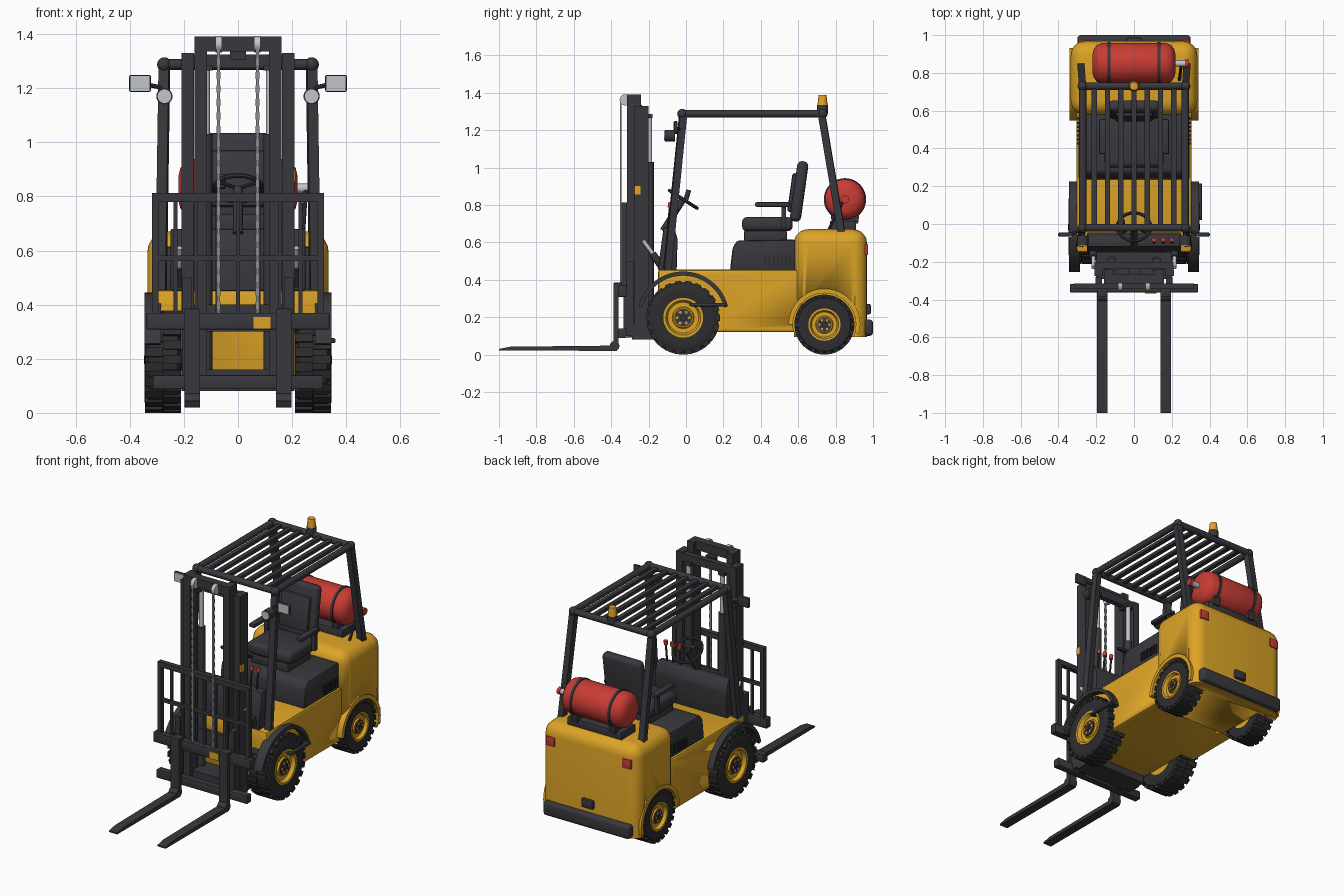
import bpy, bmesh, math
from mathutils import Vector, Matrix

if "Cube" in bpy.data.objects:
    bpy.data.objects.remove(bpy.data.objects["Cube"])

def material(name, r, g, b):
    m = bpy.data.materials.new(name)
    m.diffuse_color = (r, g, b, 1)
    m.use_nodes = True
    m.node_tree.nodes["Principled BSDF"].inputs["Base Color"].default_value = m.diffuse_color
    return m

YELLOW = material("body yellow", 0.72, 0.37, 0.02)
DARK = material("charcoal", 0.04, 0.04, 0.047)
RUBBER = material("tyre rubber", 0.026, 0.026, 0.029)
RED = material("red", 0.58, 0.045, 0.035)
SILVER = material("light silver", 0.55, 0.56, 0.58)
STEEL = material("chain steel", 0.25, 0.27, 0.28)
AMBER = material("amber", 0.8, 0.37, 0.02)

def finish(name, bm, mat, smooth=True):
    bmesh.ops.recalc_face_normals(bm, faces=bm.faces)
    me = bpy.data.meshes.new(name)
    bm.to_mesh(me)
    bm.free()
    me.materials.append(mat)
    ob = bpy.data.objects.new(name, me)
    bpy.context.collection.objects.link(ob)
    if smooth:
        bpy.ops.object.select_all(action='DESELECT')
        ob.select_set(True)
        bpy.context.view_layer.objects.active = ob
        bpy.ops.object.shade_smooth_by_angle(angle=math.radians(35))
    return ob

def box(name, x0, x1, y0, y1, z0, z1, mat, bevel=0, seg=2, flat_base=False, tilt=0):
    bm = bmesh.new()
    bmesh.ops.create_cube(bm, size=1)
    bmesh.ops.scale(bm, vec=(abs(x1 - x0), y1 - y0, z1 - z0), verts=bm.verts)
    if bevel:
        edges = [e for e in bm.edges if not flat_base or max(v.co.z for v in e.verts) > 0]
        bmesh.ops.bevel(bm, geom=edges, offset=bevel, segments=seg, profile=0.5, affect='EDGES')
    bmesh.ops.rotate(bm, matrix=Matrix.Rotation(tilt, 3, 'X'), verts=bm.verts)
    bmesh.ops.translate(bm, vec=((x0 + x1) / 2, (y0 + y1) / 2, (z0 + z1) / 2), verts=bm.verts)
    return finish(name, bm, mat)

def rod(name, p, q, r, mat, sides=16, r2=None):
    p, q = Vector(p), Vector(q)
    bm = bmesh.new()
    bmesh.ops.create_cone(bm, cap_ends=True, segments=sides, radius1=r, radius2=r if r2 is None else r2,
                          depth=(q - p).length)
    spin = Matrix.Rotation(math.pi / 4, 4, 'Z') if sides == 4 else Matrix()
    turn = (q - p).to_track_quat('Z', 'Y').to_matrix().to_4x4()
    bm.transform(Matrix.Translation((p + q) / 2) @ turn @ spin)
    return finish(name, bm, mat)

def prism(name, yz, x0, x1, mat, bevel=0):
    bm = bmesh.new()
    f = bm.faces.new([bm.verts.new((x0, y, z)) for y, z in yz])
    r = bmesh.ops.extrude_face_region(bm, geom=[f])
    bmesh.ops.translate(bm, vec=(x1 - x0, 0, 0), verts=[v for v in r['geom'] if isinstance(v, bmesh.types.BMVert)])
    if bevel:
        bmesh.ops.bevel(bm, geom=bm.edges[:], offset=bevel, segments=2, profile=0.5, affect='EDGES')
    return finish(name, bm, mat)

def arc(name, y, z, r0, r1, a0, a1, x0, x1, mat, n=24):
    ang = [math.radians(a0 + (a1 - a0) * i / n) for i in range(n + 1)]
    pts = [(y + r1 * math.cos(a), z + r1 * math.sin(a)) for a in ang]
    pts += [(y + r0 * math.cos(a), z + r0 * math.sin(a)) for a in reversed(ang)]
    return prism(name, pts, x0, x1, mat)

def lathe(name, xr, centre, mat, sides=40, side=1):
    # revolve an (x, radius) profile around the x axis
    bm = bmesh.new()
    vs = [bm.verts.new((x * side, 0, r)) for x, r in xr]
    es = [bm.edges.new(p) for p in zip(vs, vs[1:])]
    bmesh.ops.spin(bm, geom=vs + es, axis=(1, 0, 0), cent=(0, 0, 0), steps=sides, angle=2 * math.pi)
    bmesh.ops.remove_doubles(bm, verts=bm.verts, dist=1e-5)
    bmesh.ops.translate(bm, vec=centre, verts=bm.verts)
    return finish(name, bm, mat)

def cut(ob, cutter):
    m = ob.modifiers.new("arch", 'BOOLEAN')
    m.operation, m.object, m.solver = 'DIFFERENCE', cutter, 'EXACT'
    bpy.context.view_layer.objects.active = ob
    bpy.ops.object.modifier_apply(modifier=m.name)
    bpy.data.objects.remove(cutter)

FY, FZ, FR = -0.015, 0.197, 0.197   # front wheel
RY, RZ, RR = 0.74, 0.16, 0.16       # rear wheel

# body with wheel arches
chassis = box("chassis", -0.305, 0.305, -0.15, 0.62, 0.12, 0.455, YELLOW, 0.015)
weight = box("counterweight", -0.335, 0.335, 0.577, 0.968, 0.095, 0.67, YELLOW, 0.075, 5, True)
for s in (-1, 1):
    cut(chassis, rod("arch_cutter", (s * 0.2, FY, FZ), (s * 0.5, FY, FZ), 0.225, YELLOW, 48))
    for ob in (chassis, weight):
        cut(ob, rod("arch_cutter", (s * 0.2, RY, RZ), (s * 0.5, RY, RZ), 0.168, YELLOW, 48))
    arc("rear_arch_lip", RY, RZ, 0.168, 0.192, -15, 180, s * 0.29, s * 0.341, YELLOW)
    arc("front_fender", FY, FZ, 0.225, 0.247, 14, 166, s * 0.285, s * 0.345, DARK)

# wheels: tyre, tread blocks, rim, hub and bolts
def wheel(name, s, x, y, z, R, w):
    h, c, rim = w / 2, (s * x, y, z), R * 0.54
    lathe(name + "_tyre", [(-h, rim), (-h, R * .88), (-h * .8, R * .96), (h * .8, R * .96), (h, R * .88),
                           (h * 1.04, R * .75), (h * .95, rim), (-h, rim)], c, RUBBER, 40, s)
    bm = bmesh.new()
    for i in range(44):
        m = Matrix.Translation(c) @ Matrix.Rotation(math.tau * i / 44, 4, 'X') @ \
            Matrix.Translation((h * (0.52 if i % 2 else -0.52), 0, R * 0.945)) @ \
            Matrix.Diagonal((h * 0.98, R * 0.17, R * 0.11, 1))
        bmesh.ops.create_cube(bm, size=1, matrix=m)
    finish(name + "_tread", bm, RUBBER, False)
    lathe(name + "_rim", [(-h, 0), (-h, rim), (h * 1.03, rim), (h * 1.03, rim * .88), (h * .7, rim * .78),
                          (h * .7, rim * .55), (h * .85, rim * .5), (h * .85, 0)], c, YELLOW, 40, s)
    hx = s * (x + h)
    rod(name + "_hub", (hx - s * h * .3, y, z), (hx - s * h * .06, y, z), rim * .45, DARK, 24)
    rod(name + "_cap", (hx - s * h * .3, y, z), (hx + s * h * .08, y, z), rim * .15, DARK, 16)
    for i in range(6):
        a = math.tau * i / 6
        by, bz = y + rim * .31 * math.cos(a), z + rim * .31 * math.sin(a)
        rod(name + "_bolt", (hx - s * h * .2, by, bz), (hx, by, bz), rim * .08, YELLOW, 6)

for s in (-1, 1):
    wheel("front_wheel", s, 0.277, FY, FZ, FR, 0.132)
    wheel("rear_wheel", s, 0.272, RY, RZ, RR, 0.118)
rod("front_axle", (-0.25, FY, FZ), (0.25, FY, FZ), 0.04, DARK)
rod("rear_axle", (-0.25, RY, RZ), (0.25, RY, RZ), 0.035, DARK)
box("step", 0.3, 0.36, 0.02, 0.215, 0.258, 0.276, DARK, 0.005)

# hood with louvres, dashboard, floor parts
prism("hood", [(0.235, 0.45), (0.25, 0.575), (0.275, 0.61), (0.585, 0.615), (0.585, 0.45)], -0.295, 0.295, DARK, 0.012)
for s in (-1, 1):
    for i in range(7):
        y = 0.42 + i * 0.022
        box("hood_louvre", s * 0.29, s * 0.303, y, y + 0.011, 0.475, 0.53, RUBBER)
prism("dashboard", [(-0.15, 0.45), (-0.05, 0.45), (-0.045, 0.62), (-0.065, 0.68), (-0.12, 0.68)], -0.25, 0.25, DARK, 0.008)

# steering wheel, column and levers
centre, normal = Vector((0, -0.015, 0.83)), Vector((0, 0.54, 0.84)).normalized()
bpy.ops.mesh.primitive_torus_add(major_radius=0.088, minor_radius=0.009, major_segments=32, minor_segments=8,
                                 location=centre, rotation=normal.to_track_quat('Z', 'Y').to_euler())
bpy.context.object.name = "steering_wheel"
bpy.context.object.data.materials.append(DARK)
bpy.ops.object.shade_smooth_by_angle()
rod("steering_column", centre - normal * 0.2, centre, 0.018, DARK)
side, up = Vector((1, 0, 0)), normal.cross(Vector((1, 0, 0)))
for a in (90, 210, 330):
    d = side * math.cos(math.radians(a)) + up * math.sin(math.radians(a))
    rod("steering_spoke", centre, centre + d * 0.088, 0.007, DARK, 8)
rod("steering_knob", (-0.06, 0.0, 0.83), (-0.06, 0.015, 0.88), 0.013, DARK)
for x in (0.105, 0.155, 0.2):
    rod("lever", (x, -0.1, 0.66), (x, -0.085, 0.79), 0.006, DARK, 8)
    rod("lever_knob", (x, -0.086, 0.785), (x, -0.084, 0.812), 0.012, RED, 12)

# seat
box("seat_base", -0.13, 0.13, 0.31, 0.54, 0.605, 0.665, DARK, 0.01)
box("seat_cushion", -0.155, 0.155, 0.3, 0.57, 0.66, 0.735, DARK, 0.025, 3)
box("seat_back", -0.135, 0.135, 0.575, 0.635, 0.71, 1.035, DARK, 0.025, 3, tilt=-0.14)
box("seat_back_pad", -0.1, 0.1, 0.555, 0.59, 0.76, 0.97, DARK, 0.012, 2, tilt=-0.14)
for s in (-1, 1):
    box("armrest", s * 0.145, s * 0.185, 0.37, 0.555, 0.79, 0.815, DARK, 0.008)
    box("armrest_post", s * 0.153, s * 0.177, 0.51, 0.535, 0.68, 0.8, DARK)

# overhead guard
for s in (-1, 1):
    x = s * 0.272
    rod("front_guard_post", (s * 0.285, -0.1, 0.45), (x, -0.015, 1.285), 0.027, DARK, 4)
    rod("rear_guard_post", (s * 0.28, 0.832, 0.65), (x, 0.725, 1.285), 0.027, DARK, 4)
    rod("guard_side_rail", (x, -0.02, 1.287), (x, 0.73, 1.287), 0.02, DARK)
    for y in (-0.02, 0.73):
        bm = bmesh.new()
        bmesh.ops.create_uvsphere(bm, u_segments=16, v_segments=10, radius=0.027,
                                  matrix=Matrix.Translation((x, y, 1.287)))
        finish("guard_corner", bm, DARK)
for y in (-0.02, 0.73):
    rod("guard_cross_rail", (-0.272, y, 1.287), (0.272, y, 1.287), 0.02, DARK)
for i in range(7):
    x = (i - 3) * 0.07
    box("guard_slat", x - 0.014, x + 0.014, -0.02, 0.73, 1.278, 1.298, DARK)

# headlights, mirrors, beacon
for s in (-1, 1):
    rod("headlight", (s * 0.272, -0.06, 1.17), (s * 0.272, -0.112, 1.17), 0.03, DARK, 24)
    rod("headlight_lens", (s * 0.272, -0.11, 1.17), (s * 0.272, -0.117, 1.17), 0.025, SILVER, 24)
    rod("headlight_arm", (s * 0.272, -0.02, 1.19), (s * 0.272, -0.075, 1.19), 0.01, DARK, 8)
    rod("mirror_arm", (s * 0.272, -0.03, 1.2), (s * 0.345, -0.055, 1.215), 0.008, DARK, 8)
    box("mirror", s * 0.322, s * 0.402, -0.064, -0.046, 1.186, 1.249, DARK, 0.006)
    box("mirror_glass", s * 0.326, s * 0.398, -0.068, -0.062, 1.19, 1.245, SILVER)
rod("beacon_base", (0, 0.73, 1.29), (0, 0.73, 1.335), 0.03, DARK)
rod("beacon", (0, 0.73, 1.335), (0, 0.73, 1.388), 0.027, AMBER, 20, 0.021)

# gas tank on its cradle
tank = [(-0.22, 0), (-0.22, 0.045), (-0.213, 0.075), (-0.195, 0.098), (-0.17, 0.108)]
lathe("gas_tank", tank + [(-x, r) for x, r in reversed(tank)], (0, 0.85, 0.83), RED)
for s in (-1, 1):
    lathe("tank_band", [(-0.008, 0.1), (-0.008, 0.113), (0.008, 0.113), (0.008, 0.1)], (s * 0.133, 0.85, 0.83), DARK)
    prism("tank_cradle", [(0.78, 0.7), (0.92, 0.7), (0.93, 0.775), (0.85, 0.73), (0.77, 0.775)], s * 0.11, s * 0.155, DARK)
box("cradle_base", -0.19, 0.19, 0.77, 0.91, 0.66, 0.715, DARK, 0.006)
rod("tank_valve", (0.215, 0.85, 0.83), (0.275, 0.85, 0.83), 0.017, SILVER)
rod("valve_knob", (0.27, 0.85, 0.83), (0.29, 0.85, 0.83), 0.022, RED)
rod("gas_hose", (0.25, 0.84, 0.82), (0.24, 0.76, 0.66), 0.008, DARK, 8)

# rear bumper, hitch and tail lights
box("rear_bumper", -0.3, 0.3, 0.925, 1.0, 0.1, 0.187, DARK, 0.018, 3)
box("tow_hitch", -0.04, 0.04, 0.95, 0.988, 0.215, 0.27, DARK, 0.008)
for s in (-1, 1):
    box("tail_light", s * 0.235, s * 0.295, 0.94, 0.974, 0.532, 0.59, RED, 0.004)

# mast: rails, cross members, lift cylinders, tilt cylinders, chains
for s in (-1, 1):
    box("outer_mast_rail", s * 0.163, s * 0.208, -0.275, -0.2, 0.08, 1.33, DARK)
    box("inner_mast_rail", s * 0.115, s * 0.16, -0.315, -0.24, 0.09, 1.39, DARK)
    rod("lift_cylinder", (s * 0.118, -0.195, 0.1), (s * 0.118, -0.195, 1.03), 0.024, DARK)
    rod("lift_rod", (s * 0.118, -0.195, 1.03), (s * 0.118, -0.195, 1.27), 0.014, SILVER)
    box("rod_bracket", s * 0.095, s * 0.14, -0.25, -0.18, 1.265, 1.285, DARK)
    rod("tilt_cylinder", (s * 0.215, -0.18, 0.54), (s * 0.215, -0.1, 0.43), 0.02, DARK)
    rod("tilt_rod", (s * 0.215, -0.23, 0.61), (s * 0.215, -0.17, 0.53), 0.011, SILVER)
    rod("chain_pulley", (s * 0.06, -0.325, 1.362), (s * 0.084, -0.325, 1.362), 0.03, SILVER, 20)
    bm = bmesh.new()
    for i in range(40):
        wx = 0.008 if i % 2 else 0.005
        m = Matrix.Translation((s * 0.072, -0.348, 0.372 + i * 0.025)) @ Matrix.Diagonal((wx * 2, 0.008, 0.026, 1))
        bmesh.ops.create_cube(bm, size=1, matrix=m)
    finish("lift_chain", bm, STEEL, False)
box("mast_top_beam", -0.16, 0.16, -0.315, -0.265, 1.335, 1.39, DARK)
box("mast_upper_beam", -0.165, 0.165, -0.235, -0.2, 1.275, 1.325, DARK)
box("mast_beam_block", -0.03, 0.03, -0.27, -0.235, 1.305, 1.335, DARK)
box("mast_middle_beam", -0.165, 0.165, -0.225, -0.2, 0.3, 0.4, DARK)
box("mast_foot_beam", -0.2, 0.2, -0.29, -0.15, 0.08, 0.16, DARK)
box("mast_label", 0.205, 0.212, -0.275, -0.243, 0.855, 0.9, AMBER)

# fork carriage and load backrest
box("carriage_upper_bar", -0.338, 0.338, -0.362, -0.318, 0.308, 0.37, DARK, 0.004)
box("carriage_lower_bar", -0.315, 0.315, -0.362, -0.318, 0.088, 0.14, DARK, 0.004)
box("carriage_label", 0.057, 0.12, -0.367, -0.36, 0.31, 0.355, YELLOW)
box("backrest_top", -0.318, 0.318, -0.345, -0.315, 0.78, 0.812, DARK)
box("backrest_middle", -0.31, 0.31, -0.34, -0.32, 0.562, 0.582, DARK)
for s in (-1, 1):
    box("carriage_side", s * 0.17, s * 0.205, -0.335, -0.28, 0.1, 0.5, DARK)
    box("backrest_side", s * 0.293, s * 0.318, -0.345, -0.315, 0.36, 0.8, DARK)
for i in range(7):
    x = (i - 3) * 0.077
    box("backrest_bar", x - 0.007, x + 0.007, -0.338, -0.322, 0.36, 0.79, DARK)

# forks: tapered blade, rounded heel, shank and hook
for s in (-1, 1):
    x0, x1 = s * 0.14, s * 0.197
    prism("fork_blade", [(-1.0, 0.021), (-0.37, 0.02), (-0.37, 0.048), (-0.94, 0.042), (-1.0, 0.03)], x0, x1, DARK)
    rod("fork_heel", (x0, -0.382, 0.046), (x1, -0.382, 0.046), 0.026, DARK, 20)
    box("fork_shank", x0, x1, -0.387, -0.36, 0.045, 0.38, DARK)
    box("fork_hook", x0, x1, -0.387, -0.325, 0.365, 0.385, DARK, 0.004)
